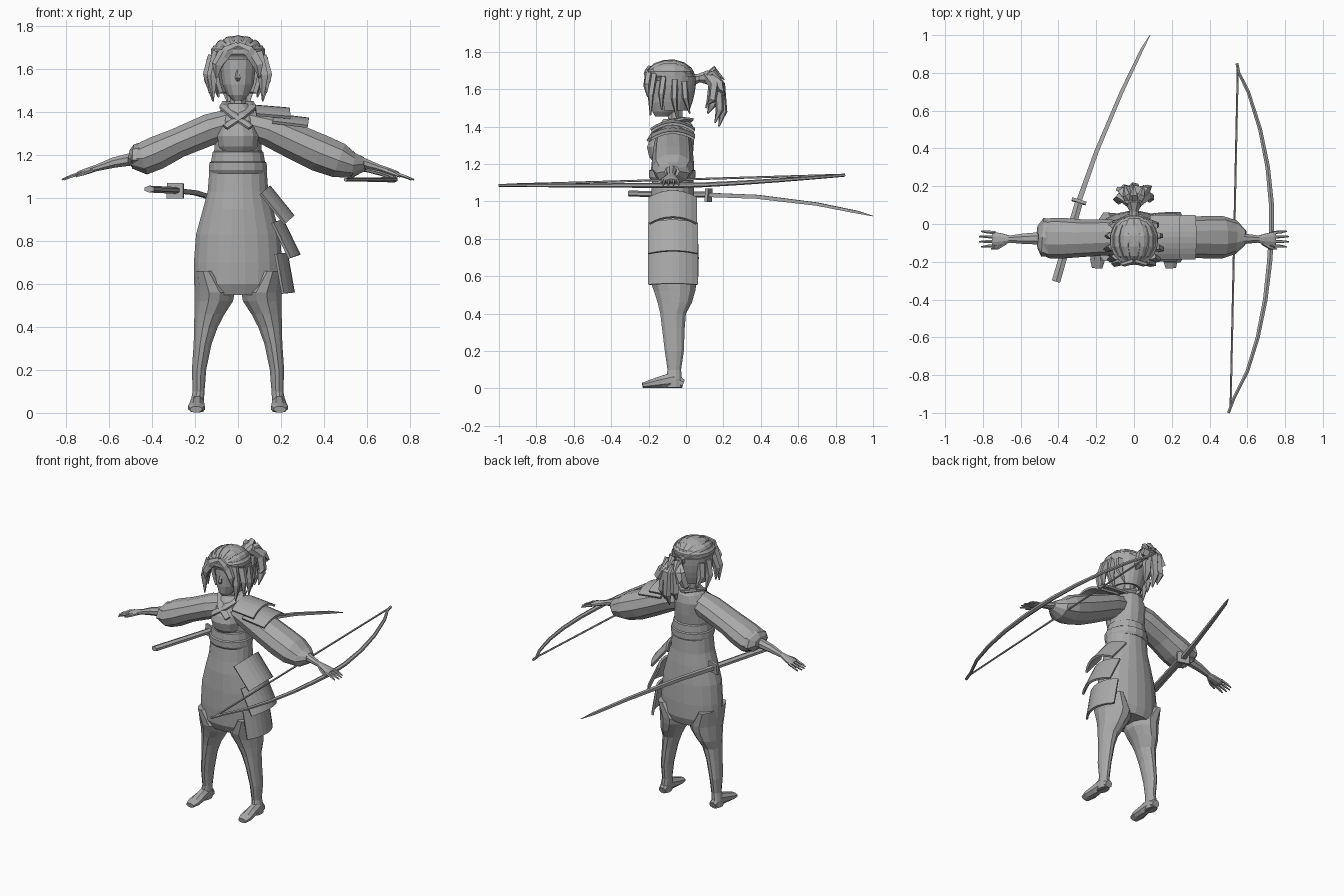
import bpy, bmesh, math
from mathutils import Vector

grey = bpy.data.materials.new("clay_grey")
grey.diffuse_color = (0.40, 0.40, 0.40, 1)
YC = -0.07  # body centre line


def finish(name, bm):
    bmesh.ops.recalc_face_normals(bm, faces=bm.faces)
    me = bpy.data.meshes.new(name)
    bm.to_mesh(me)
    bm.free()
    me.materials.append(grey)
    ob = bpy.data.objects.new(name, me)
    bpy.context.collection.objects.link(ob)
    return ob


def tube(name, pts, n=8, up=(0, 1, 0), level=False):
    """Skin rings (x, y, z, a, b) along a path; level keeps every ring horizontal."""
    bm, rings = bmesh.new(), []
    ps = [Vector(p[:3]) for p in pts]
    for i, p in enumerate(pts):
        t = (ps[min(i + 1, len(ps) - 1)] - ps[max(i - 1, 0)]).normalized()
        s = t.cross(Vector(up)).normalized()
        w = s.cross(t)
        if level:
            s, w = Vector((1, 0, 0)), Vector((0, 1, 0))
        ang = [2 * math.pi * (k + 0.5) / n for k in range(n)]
        rings.append([bm.verts.new(ps[i] + s * p[3] * math.cos(q) + w * p[4] * math.sin(q)) for q in ang])
    for r0, r1 in zip(rings, rings[1:]):
        for k in range(n):
            bm.faces.new((r0[k], r0[(k + 1) % n], r1[(k + 1) % n], r1[k]))
    bm.faces.new(rings[0])
    bm.faces.new(rings[-1])
    return finish(name, bm)


def stack(name, rows, n=16):
    """Vertical body from rows (z, half width, front y, back y[, centre x])."""
    return tube(name, [((r[4] if len(r) > 4 else 0), (r[2] + r[3]) / 2, r[0], r[1], (r[3] - r[2]) / 2)
                       for r in rows], n, level=True)


def sheet(name, f, nu, nv, thick):
    """Solid curved sheet from f(u, v)."""
    bm = bmesh.new()
    g = [[bm.verts.new(f(i / nu, j / nv)) for j in range(nv + 1)] for i in range(nu + 1)]
    for i in range(nu):
        for j in range(nv):
            bm.faces.new((g[i][j], g[i + 1][j], g[i + 1][j + 1], g[i][j + 1]))
    ob = finish(name, bm)
    m = ob.modifiers.new("thickness", "SOLIDIFY")
    m.thickness, m.offset = thick, 0
    return ob


# Trousers, torso, sash and neck
stack("trousers", [(1.13, .135, -.18, .04), (1.03, .143, -.19, .045), (.95, .165, -.2, .055),
                   (.83, .198, -.205, .065), (.7, .208, -.205, .07), (.6, .207, -.2, .068),
                   (.55, .19, -.175, .05)], 20)
stack("torso", [(1.12, .115, -.165, .03), (1.2, .115, -.17, .03), (1.28, .11, -.175, .04),
                (1.36, .115, -.165, .045), (1.41, .085, -.145, .035), (1.44, .045, -.12, .005)], 14)
stack("bust", [(1.2, .075, -.17, -.03), (1.24, .093, -.2, -.03), (1.29, .1, -.212, -.03),
               (1.33, .09, -.198, -.03), (1.37, .06, -.17, -.03)], 12)
stack("sash", [(1.115, .132, -.19, .045), (1.13, .138, -.2, .053), (1.165, .136, -.2, .053),
               (1.17, .128, -.19, .045), (1.215, .12, -.185, .042), (1.22, .108, -.175, .035)])
stack("neck", [(1.36, .055, -.11, -.01), (1.42, .04, -.1, -.015), (1.52, .04, -.1, -.015)], 8)

for s in (-1, 1):
    side = "right" if s < 0 else "left"
    # Crossed collar band running round the neck
    tube(side + "_collar", [(s * .0, .02, 1.43, .03, .012), (s * .055, -.02, 1.44, .025, .012),
                            (s * .065, -.09, 1.425, .025, .012), (s * .02, -.16, 1.385, .024, .012),
                            (s * -.06, -.195, 1.33, .02, .01)], 6, (0, -.5, 1))
    # Leg and foot
    legs = [(.66, .1, .2, -.2, .065), (.56, .012, .206, -.19, .06), (.52, .02, .206, -.175, .053),
            (.46, .06, .206, -.155, .035), (.4, .092, .206, -.14, .002), (.32, .122, .208, -.13, -.005),
            (.2, .147, .216, -.115, -.01), (.1, .155, .212, -.1, -.025), (.05, .158, .222, -.11, -.02),
            (.005, .16, .222, -.11, -.018)]
    stack(side + "_leg", [(z, (o - i) / 2, f, b, s * (o + i) / 2) for z, i, o, f, b in legs], 12)
    tube(side + "_foot", [(s * .188, -.015, .025, .025, .025), (s * .19, -.07, .045, .033, .045),
                          (s * .191, -.13, .035, .036, .035), (s * .193, -.19, .024, .042, .024),
                          (s * .195, -.232, .016, .03, .016)], 8, (0, 0, 1))
    # Forearm, palm and fingers
    tube(side + "_forearm", [(s * .45, -.075, 1.19, .035, .038), (s * .58, -.078, 1.165, .026, .03),
                             (s * .66, -.08, 1.14, .016, .02), (s * .69, -.08, 1.13, .016, .03),
                             (s * .735, -.08, 1.115, .014, .04), (s * .75, -.08, 1.11, .01, .036)])
    for k in range(4):
        y = -.08 + (k - 1.5) * .023
        tip = .82 if k in (1, 2) else .808
        tube(f"{side}_finger_{k + 1}", [(s * .735, y, 1.115, .009, .009), (s * .78, y * 1.1 + .008, 1.1, .008, .008),
                                        (s * tip, y * 1.2 + .016, 1.086, .004, .004)], 5)
    tube(side + "_thumb", [(s * .68, -.1, 1.13, .011, .011), (s * .72, -.125, 1.115, .01, .01),
                           (s * .755, -.132, 1.1, .004, .004)], 5)
    # Hair locks framing the face
    for k, (x, y, z, ex, ey, ez) in enumerate([(.06, -.2, 1.68, .1, -.205, 1.56), (.09, -.17, 1.68, .115, -.19, 1.46),
                                               (.11, -.12, 1.66, .132, -.13, 1.49), (.115, -.06, 1.65, .115, -.05, 1.45),
                                               (.1, -.01, 1.64, .09, .02, 1.47)]):
        tube(f"{side}_lock_{k + 1}", [(s * x, y, z, .03, .02),
                                      (s * ((x + ex) / 2 + .016), (y + ey) / 2 - .008, (z + ez) / 2, .027, .018),
                                      (s * ex, ey, ez, .004, .004)], 5)
    # Fringe parted at the middle
    tube(side + "_fringe", [(0, -.195, 1.71, .02, .015), (s * .05, -.212, 1.685, .03, .014),
                            (s * .085, -.2, 1.63, .024, .014), (s * .1, -.185, 1.57, .005, .005)], 6)

# Puffed sleeves: a slim one on the sword side, a fuller one on the bow side
tube("right_sleeve", [(-.03, YC, 1.35, .07, .08), (-.13, YC, 1.32, .077, .095), (-.28, -.075, 1.257, .073, .1),
                      (-.38, -.075, 1.21, .082, .108), (-.44, -.075, 1.185, .08, .108), (-.49, -.07, 1.185, .05, .09)], 10)
tube("right_cuff", [(-.43, -.075, 1.195, .07, .1), (-.485, -.07, 1.19, .06, .105), (-.51, -.07, 1.195, .03, .06)], 7)
tube("left_sleeve", [(.03, YC, 1.35, .07, .08), (.14, YC, 1.32, .08, .1), (.28, -.07, 1.255, .088, .108),
                     (.38, -.07, 1.21, .092, .112), (.47, -.07, 1.175, .086, .112), (.54, -.07, 1.152, .06, .09),
                     (.59, -.075, 1.16, .032, .04)], 10)


# Curved armour plates, bowed across the depth of the body
def plate(name, top, end, drop, half, thick=.014):
    def f(u, v):
        w = 2 * u - 1
        x, z = (top[i] + (end[i] - top[i]) * v + drop[i] * w * w for i in (0, 1))
        return (x, YC + half * w, z)
    sheet(name, f, 8, 2, thick)


plate("hip_plate_1", (.145, 1.055), (.258, .915), (-.04, -.035), .125)
plate("hip_plate_2", (.205, .9), (.285, .735), (-.045, -.015), .13)
plate("hip_plate_3", (.225, .745), (.258, .56), (-.05, -.005), .13)
plate("shoulder_plate_1", (.08, 1.428), (.24, 1.415), (.005, -.04), .115)
plate("shoulder_plate_2", (.165, 1.388), (.33, 1.368), (-.005, -.035), .115)

# Head with a pointed nose
stack("face", [(1.455, .025, -.165, -.08), (1.48, .05, -.18, -.04), (1.53, .075, -.188, 0),
               (1.6, .083, -.188, .02), (1.68, .085, -.185, .03)], 14)
tube("nose", [(0, -.18, 1.6, .008, .008), (0, -.19, 1.56, .014, .014), (0, -.182, 1.545, .008, .006)], 5)

# Hair: crown, band, back shell and combed strands
stack("hair_crown", [(1.645, .112, -.2, .035), (1.68, .12, -.212, .042), (1.715, .102, -.19, .03),
                     (1.742, .065, -.15, -.01), (1.755, .025, -.1, -.05)])
stack("hair_band", [(1.66, .118, -.208, .035), (1.672, .128, -.22, .045), (1.695, .128, -.22, .045),
                    (1.705, .115, -.205, .035)])


def hair_back(u, v):
    a = math.radians(-112 + 224 * u)
    r = 1 - .28 * v * v
    return (.118 * r * math.sin(a), -.08 + .125 * r * math.cos(a), 1.67 - .18 * v)


sheet("hair_back", hair_back, 14, 4, .02)
for k in range(7):
    phi = math.radians(-72 + 24 * k)
    path = []
    for j in range(7):
        t = math.radians(25 + 25 * j)
        path.append((.122 * math.sin(phi) * math.sin(t), -.085 - .125 * math.cos(t),
                     1.665 + .085 * math.cos(phi) * math.sin(t), .006 + .018 * math.sin(t), .01))
    tube(f"hair_strand_{k + 1}", path, 6, (math.sin(phi), 0, math.cos(phi)))

# Ponytail: a knot with fanned pointed tufts
tube("ponytail_knot", [(0, .03, 1.65, .035, .035), (0, .07, 1.66, .025, .025), (0, .11, 1.665, .05, .04),
                       (0, .15, 1.645, .04, .035)], 8, (0, 0, 1))
for k, (x, y, z) in enumerate([(-.08, .12, 1.5), (-.045, .18, 1.44), (0, .19, 1.4), (.045, .17, 1.42),
                               (.08, .13, 1.52), (0, .13, 1.47), (-.07, .17, 1.6), (.07, .18, 1.6)]):
    tube(f"ponytail_tuft_{k + 1}", [(x * .2, .11, 1.675, .028, .028), (x * .8, y * .55 + .08, 1.62, .034, .028),
                                    (x * 1.05, y + .01, (z + 1.6) / 2 - .02, .028, .022), (x, y - .015, z, .004, .004)], 5)
for k, (x, z) in enumerate([(-.05, 1.69), (0, 1.71), (.05, 1.69)]):
    tube(f"ponytail_spike_{k + 1}", [(0, .1, 1.66, .03, .02), (x * .8, .15, z, .022, .016), (x, .205, z - .06, .003, .003)],
         5, (0, 0, 1))

# Bow: curved limbs held level in the left hand, with a taut string
limb = [(.5, -1), (.53, -.92), (.6, -.78), (.655, -.6), (.695, -.4), (.718, -.2), (.728, -.05),
        (.728, .1), (.708, .3), (.668, .5), (.605, .7), (.555, .8), (.545, .85)]
tube("bow", [(x, y, 1.086 + .055 * max(0, y / .85) ** 1.3, .008 + .009 * (1 - abs(y + .07)), .008 + .006 * (1 - abs(y + .07)))
             for x, y in limb], 6, (0, 0, 1))
tube("bow_string", [(.512, -.96, 1.09, .006, .006), (.55, .82, 1.142, .006, .006)], 5, (0, 0, 1))

# Sword at the right hip: handle, guard and curved blade
tube("sword_handle", [(-.413, -.305, 1.042, .026, .016), (-.29, .12, 1.036, .024, .016)], 6, (0, 0, 1))
tube("sword_guard", [(-.294, .112, 1.034, .056, .05), (-.289, .128, 1.033, .056, .05)], 4, (0, 0, 1))
tube("sword_blade", [(-.292, .12, 1.035, .02, .016), (-.2, .38, 1.025, .016, .015), (-.065, .7, .986, .014, .012),
                     (.04, .92, .942, .011, .01), (.085, 1, .922, .002, .002)], 4, (0, 0, 1))
